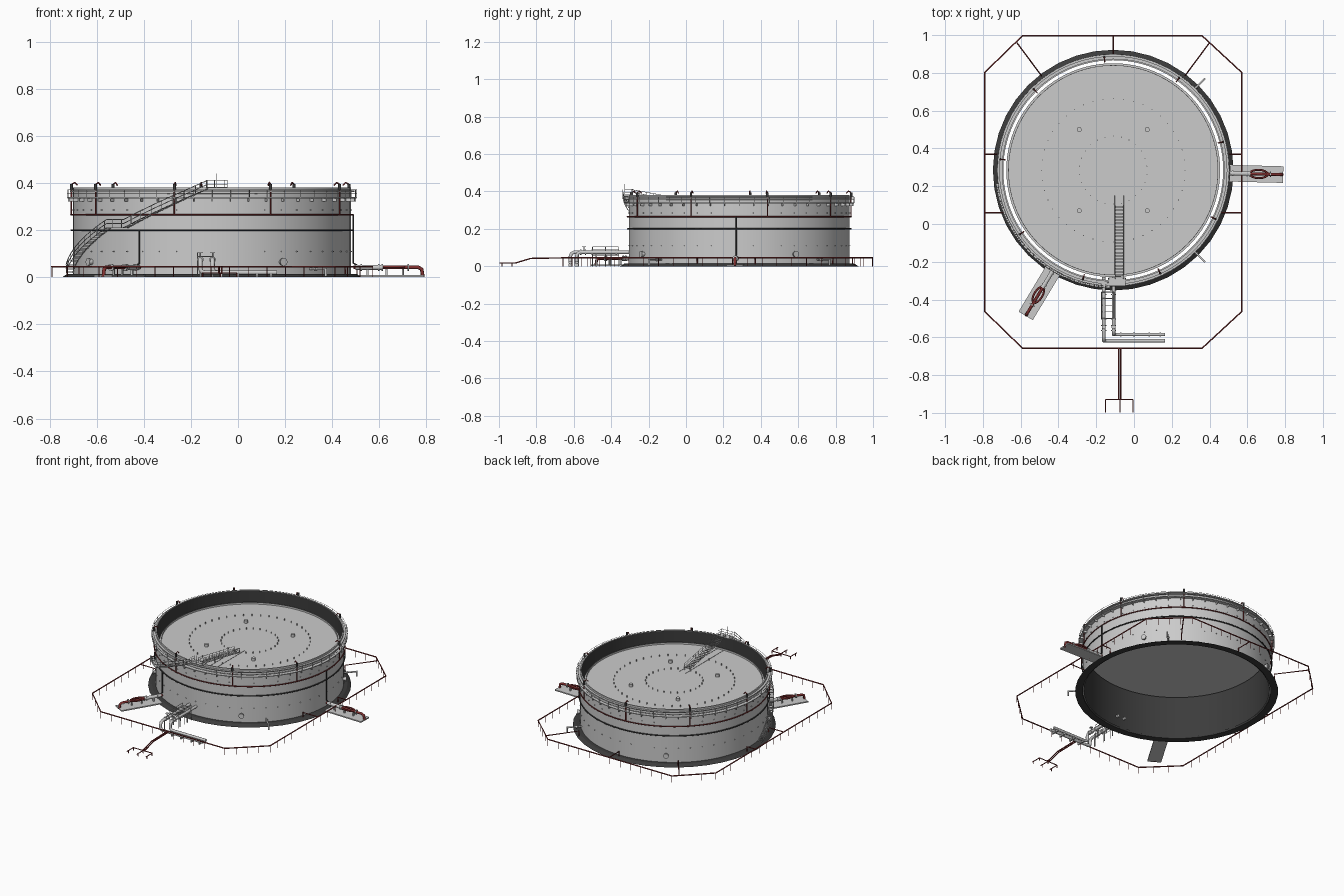
import bpy, bmesh
from math import sin, cos, pi, radians
from mathutils import Matrix, Vector

if "Cube" in bpy.data.objects:
    bpy.data.objects.remove(bpy.data.objects["Cube"])

CX, CY = -0.11, 0.285   # tank axis


def mat(name, c):
    m = bpy.data.materials.new(name)
    m.diffuse_color = (*c, 1)
    m.use_nodes = True
    m.node_tree.nodes["Principled BSDF"].inputs["Base Color"].default_value = m.diffuse_color
    return m


RED = mat("pipe_red", (0.22, 0.03, 0.03))
DARK = mat("dark_grey", (0.045, 0.045, 0.045))


def P(a, r, z):
    """Point at angle a (degrees from the front, towards +x), radius r."""
    return Vector((CX + r * sin(radians(a)), CY - r * cos(radians(a)), z))


def add(name, bm, m=None, smooth=False):
    me = bpy.data.meshes.new(name)
    bmesh.ops.recalc_face_normals(bm, faces=bm.faces)
    bm.to_mesh(me)
    bm.free()
    ob = bpy.data.objects.new(name, me)
    bpy.context.collection.objects.link(ob)
    if m:
        me.materials.append(m)
    if smooth:
        bpy.ops.object.select_all(action='DESELECT')
        ob.select_set(True)
        bpy.context.view_layer.objects.active = ob
        bpy.ops.object.shade_smooth_by_angle(angle=radians(30))
    return ob


def lathe(name, prof, n=96, m=None, closed=True, smooth=True):
    bm = bmesh.new()
    rings = [[bm.verts.new(P(360 * i / n, r, z)) for r, z in prof] for i in range(n)]
    k = len(prof)
    for i in range(n):
        a, b = rings[i], rings[(i + 1) % n]
        for j in range(k if closed else k - 1):
            bm.faces.new((a[j], b[j], b[(j + 1) % k], a[(j + 1) % k]))
    return add(name, bm, m, smooth)


def pipes(name, lines, r=0.004, m=None, cyclic=False, res=1):
    cu = bpy.data.curves.new(name, 'CURVE')
    cu.dimensions = '3D'
    cu.bevel_depth, cu.bevel_resolution, cu.use_fill_caps = r, res, True
    for pts in lines:
        s = cu.splines.new('POLY')
        s.points.add(len(pts) - 1)
        for q, p in zip(s.points, pts):
            q.co = (*p, 1)
        s.use_cyclic_u = cyclic
    ob = bpy.data.objects.new(name, cu)
    bpy.context.collection.objects.link(ob)
    if m:
        cu.materials.append(m)
    bpy.ops.object.select_all(action='DESELECT')
    ob.select_set(True)
    bpy.context.view_layer.objects.active = ob
    bpy.ops.object.convert(target='MESH')
    return bpy.context.object


def box(bm, c, size, a=0):
    bmesh.ops.create_cube(bm, size=1, matrix=Matrix.Translation(c) @
                          Matrix.Rotation(radians(a), 4, 'Z') @ Matrix.Diagonal((*size, 1)))


def cyl(bm, p, q, r, n=12):
    p, q = Vector(p), Vector(q)
    rot = (q - p).to_track_quat('Z', 'Y').to_matrix().to_4x4()
    bmesh.ops.create_cone(bm, segments=n, cap_ends=True, radius1=r, radius2=r, depth=(q - p).length,
                          matrix=Matrix.Translation((p + q) / 2) @ rot)


def ring(r, z, n=72):
    return [P(360 * i / n, r, z) for i in range(n)]


# Tank shell, dark lining, foundation ring
lathe("shell", [(0.59, 0.012), (0.59, 0.38), (0.582, 0.38), (0.582, 0.012)])
lathe("shell_lining", [(0.581, 0.378), (0.581, 0.005)], m=DARK, closed=False)
lathe("foundation_ring", [(0.637, 0), (0.615, 0.014), (0.59, 0.014), (0.59, 0)], 40, DARK, smooth=False)

# Floating roof with rim dam, leg pins and four sleeves
bm = bmesh.new()
cyl(bm, (CX, CY, 0.282), (CX, CY, 0.300), 0.566, 96)
for n, r in ((26, 0.18), (44, 0.38)):
    for i in range(n):
        cyl(bm, P(360 * i / n, r, 0.299), P(360 * i / n, r, 0.312), 0.0025, 6)
for x in (-0.18, 0.18):
    for y in (-0.215, 0.215):
        cyl(bm, (CX + x, CY + y, 0.3), (CX + x, CY + y, 0.318), 0.013, 16)
add("floating_roof", bm)
lathe("roof_rim_dam", [(0.556, 0.30), (0.556, 0.312), (0.553, 0.312), (0.553, 0.30)])

# Wind girder, top flange, brackets and handrail
lathe("wind_girder", [(0.588, 0.335), (0.614, 0.335), (0.614, 0.340), (0.588, 0.340)])
lathe("top_flange", [(0.588, 0.362), (0.604, 0.362), (0.604, 0.368), (0.588, 0.368)])
bm = bmesh.new()
for i in range(48):
    box(bm, P(i * 7.5, 0.6, 0.328), (0.003, 0.022, 0.014), i * 7.5)
    for z in (0.11, 0.285):
        box(bm, P(i * 7.5, 0.592, z), (0.006, 0.006, 0.004), i * 7.5)
add("shell_brackets", bm)
pipes("girder_rails", [ring(0.614, 0.355), ring(0.614, 0.371)], 0.0012, cyclic=True, res=0)
pipes("girder_posts", [[P(i * 7.5, 0.614, 0.338), P(i * 7.5, 0.614, 0.371)] for i in range(48)], 0.0012, res=0)

# Cooling ring, foam ring, and foam pourers over the rim
pipes("cooling_ring", [ring(0.597, 0.2)], 0.004, DARK, True)
pipes("foam_ring", [ring(0.599, 0.265)], 0.0035, RED, True)
pour, heads = [], bmesh.new()
for i in range(9):
    a = -15.5 + 40 * i
    pour.append([P(a, 0.6, 0.265), P(a, 0.6, 0.38), P(a, 0.597, 0.396), P(a, 0.585, 0.402), P(a, 0.574, 0.39)])
    cyl(heads, P(a, 0.6, 0.37), P(a, 0.6, 0.395), 0.0065)
pipes("foam_risers", pour, 0.0035, RED)
add("foam_heads", heads, DARK)

# Manholes and shell nozzles
bm = bmesh.new()
for a in (-60, 30, 120, 210):
    cyl(bm, P(a, 0.585, 0.065), P(a, 0.607, 0.065), 0.012, 16)
    cyl(bm, P(a, 0.603, 0.065), P(a, 0.610, 0.065), 0.017, 16)
for a in (45, 135):
    cyl(bm, P(a, 0.585, 0.035), P(a, 0.685, 0.035), 0.005)
    cyl(bm, P(a, 0.683, 0.04), P(a, 0.683, 0.003), 0.005)
    cyl(bm, P(a, 0.62, 0.035), P(a, 0.626, 0.035), 0.009)
add("manholes_and_nozzles", bm)

# Perimeter fire main with supports and feeders
C = [(-0.59, 1), (0.36, 1), (0.57, 0.805), (0.57, -0.465), (0.36, -0.66), (-0.59, -0.66), (-0.79, -0.465), (-0.79, 0.805)]
C = [Vector((x, y * 0.997, 0.045)) for x, y in C]
pipes("fire_main", [C], 0.004, RED, True)
posts = []
for p, q in zip(C, C[1:] + C[:1]):
    n = max(3, round((q - p).length / 0.08))
    for i in range(n):
        v = p.lerp(q, i / n)
        posts.append([v, (v.x, v.y, 0)])
pipes("fire_main_supports", posts, 0.0018, RED, res=0)
feed = [((CX, 0.997), (CX, 0.89)), ((-0.62, 0.96), (-0.49, 0.785)), ((0.40, 0.96), (0.27, 0.785))]
for y, x in ((0.37, 0.6), (0.06, 0.55)):
    feed += [((-0.79, y), (CX - x - 0.015, y)), ((0.57, y), (CX + x + 0.015, y))]
pipes("main_feeders", [[(*p, 0.045), (*q, 0.045), (*q, 0.012)] for p, q in feed], 0.0035, RED)


# Valve stations on slabs, each with bypass loop and riser
def station(name, a, top):
    t = Vector((cos(radians(a)), sin(radians(a)), 0))
    bm = bmesh.new()
    box(bm, P(a, 0.75, 0.006), (0.088, 0.30, 0.008), a)
    add(name + "_slab", bm)
    bm = bmesh.new()
    cyl(bm, P(a, 0.61, 0.042), P(a, 0.72, 0.042), 0.011, 14)
    for r in (0.63, 0.705, 0.72, 0.83):
        cyl(bm, P(a, r, 0.042), P(a, r + 0.006, 0.042), 0.015, 14)
    for r in (0.66, 0.74, 0.81):
        box(bm, P(a, r, 0.02), (0.008, 0.008, 0.03), a)
    add(name + "_valves", bm)
    loop = [P(a, 0.77 + 0.048 * cos(i * pi / 8), 0.045) + t * 0.022 * sin(i * pi / 8) for i in range(16)]
    pipes(name + "_loop", [loop], 0.0055, RED, True)
    pipes(name + "_line", [[P(a, 0.6, 0.042), P(a, 0.875, 0.042), P(a, 0.890, 0.034), P(a, 0.895, 0.002)]], 0.008, RED, res=2)
    pipes(name + "_riser", [[P(a, 0.63, 0.042), P(a, 0.6, 0.06), P(a, 0.6, top)]], 0.004, DARK)


station("right_station", 88.5, 0.265)
station("front_left_station", -31, 0.2)

# Twin product pipes with flanges and crossover platform
prod, bm = [], bmesh.new()
for x, y, e in ((-0.16, -0.618, 0.165), (-0.108, -0.585, 0.165)):
    prod.append([(x, -0.28, 0.075), (x, y + 0.02, 0.075), (x, y + 0.006, 0.069), (x, y, 0.055), (x, y, 0.035),
                 (x + 0.006, y, 0.024), (x + 0.02, y, 0.02), (e, y, 0.02)])
    for yy in (-0.37, -0.5, -0.535, -0.56):
        cyl(bm, (x, yy, 0.075), (x, yy - 0.006, 0.075), 0.014)
    cyl(bm, (x, -0.545, 0.075), (x, -0.545, 0.105), 0.003, 8)
    cyl(bm, (x, -0.545, 0.102), (x, -0.545, 0.106), 0.011)
    for yy in (-0.4, -0.48, -0.575):
        box(bm, (x, yy, 0.034), (0.006, 0.006, 0.068))
    for xx in (-0.07, 0.0, 0.08, 0.14):
        box(bm, (xx, y, 0.008), (0.008, 0.02, 0.016))
pipes("product_pipes", prod, 0.0095, res=3)
add("pipe_flanges_and_supports", bm)
fr = []
for x in (-0.172, -0.106):
    fr += [[(x, -0.36, z), (x, -0.50, z)] for z in (0.06, 0.088, 0.104)]
    fr += [[(x, y, 0), (x, y, 0.104)] for y in (-0.36, -0.43, -0.50)]
fr += [[(-0.172, -0.36 - 0.035 * i, 0.088), (-0.106, -0.36 - 0.035 * i, 0.088)] for i in range(5)]
pipes("crossover_platform", fr, 0.002, res=0)

# Hydrant branch at the front: twin line and three prong manifold
pipes("hydrant_branch", [[(x, -0.655, 0.045), (x, -0.83, 0.042), (x, -0.91, 0.018), (x, -0.93, 0.018)]
                         for x in (-0.081, -0.069)], 0.004, RED)
X = (-0.15, -0.075, -0.006)
pipes("hydrant_manifold", [[(X[0], -0.93, 0.018), (X[2], -0.93, 0.018)]] +
      [[(x, -0.93, 0.018), (x, -0.998, 0.018)] for x in X] +
      [[(x, y, 0.018), (x, y, 0)] for x in X for y in (-0.93, -0.985)], 0.003, RED)


# Spiral stair: two flights with a landing, stringers and handrails
def stair_z(a):
    if a < -46:
        return 0.02 + 0.19 * (a + 83) / 37
    return 0.21 if a < -37 else 0.21 + 0.165 * (a + 37) / 35


bm = bmesh.new()
A = [-83 + 81 * i / 72 for i in range(73)]
for a in A:
    box(bm, P(a, 0.609, stair_z(a)), (0.011, 0.03, 0.002), a)
add("stair_treads", bm)
pipes("stair_rails", [[P(a, r, stair_z(a) + h) for a in A] for r, h in
                      ((0.596, 0), (0.624, 0), (0.624, 0.018), (0.624, 0.035))], 0.002, res=0)
pipes("stair_posts", [[P(a, 0.624, stair_z(a)), P(a, 0.624, stair_z(a) + 0.035)] for a in A[::4]], 0.0015, res=0)

# Top gauger platform and rolling ladder down to the roof
bm = bmesh.new()
box(bm, (-0.09, -0.305, 0.381), (0.09, 0.045, 0.004))
for i in range(23):
    t = i / 22
    box(bm, (-0.079, -0.29 + 0.38 * t, 0.38 - 0.07 * t), (0.042, 0.008, 0.002))
add("platform_and_ladder_treads", bm)
lad = []
for x in (-0.1, -0.058):
    p, q = Vector((x, -0.29, 0.38)), Vector((x, 0.10, 0.308))
    for h in (0, 0.015, 0.03):
        u = Vector((0, 0, h))
        lad.append([p + u, q + u])
    lad += [[p.lerp(q, i / 10), p.lerp(q, i / 10) + u] for i in range(11)]
for z in (0.395, 0.412):
    lad.append([(-0.135, -0.285, z), (-0.135, -0.327, z), (-0.045, -0.327, z), (-0.045, -0.285, z)])
lad += [[(x, y, 0.38), (x, y, 0.412)] for x in (-0.135, -0.09, -0.045) for y in (-0.327, -0.285)]
lad.append([(-0.09, -0.327, 0.38), (-0.09, -0.327, 0.44)])
lad += [[(x, y, 0.302), (x, y + 0.42, 0.302)] for x, y in ((-0.103, -0.27), (-0.055, -0.27))]
pipes("rolling_ladder_rails", lad, 0.0014, res=0)
